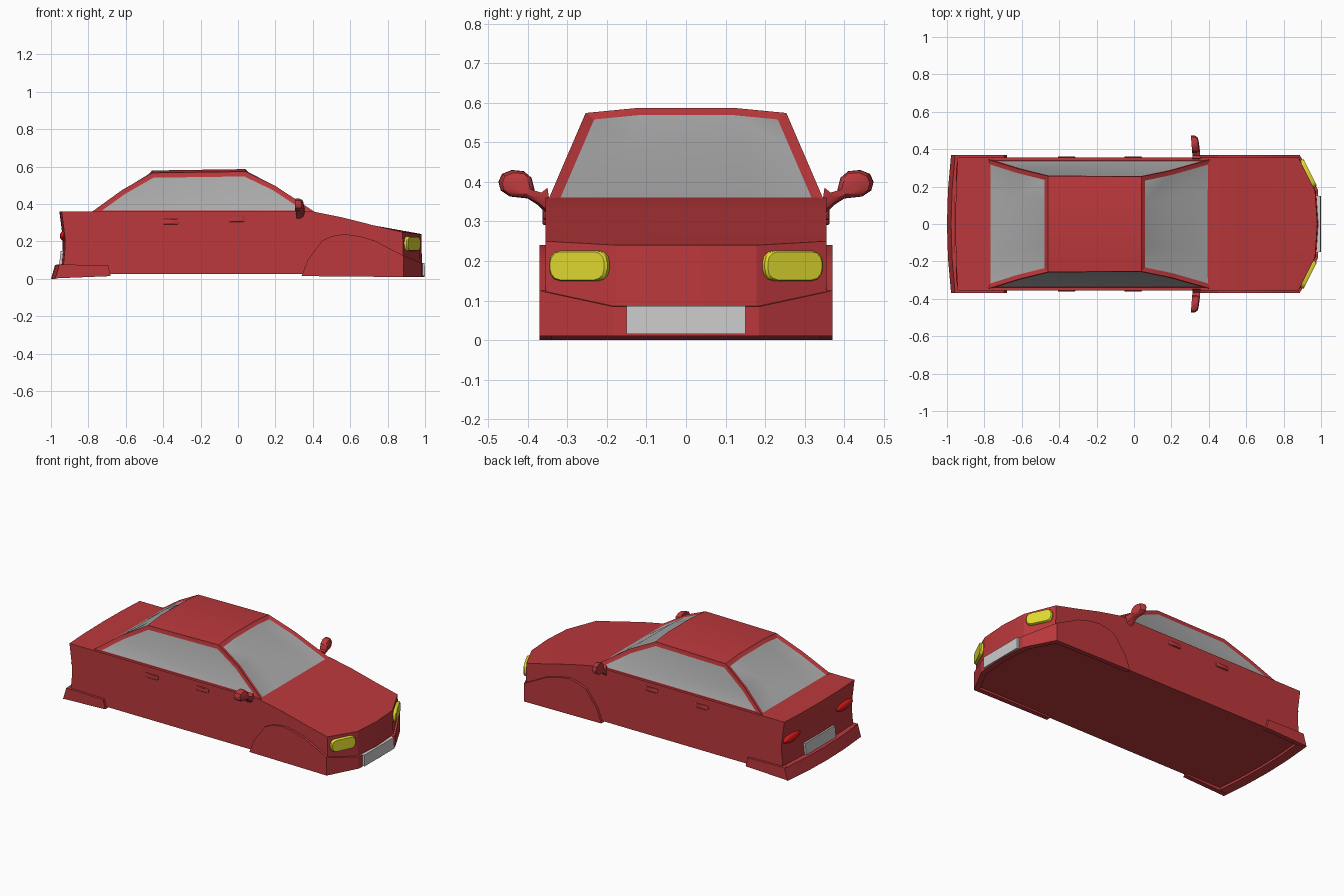
import bpy, bmesh, math
from mathutils import Vector, Matrix

if "Cube" in bpy.data.objects:
    bpy.data.objects.remove(bpy.data.objects["Cube"])


def material(name, color):
    m = bpy.data.materials.new(name)
    m.diffuse_color = color
    m.use_nodes = True
    m.node_tree.nodes["Principled BSDF"].inputs["Base Color"].default_value = m.diffuse_color
    return m


RED = material("body_red", (0.50, 0.04, 0.045, 1))
YELLOW = material("lamp_yellow", (0.75, 0.70, 0.03, 1))
TAIL = material("tail_red", (0.80, 0.01, 0.01, 1))
GLASS = material("glass_grey", (0.40, 0.40, 0.40, 1))


def finish(name, bm, mats, angle=18):
    bmesh.ops.recalc_face_normals(bm, faces=bm.faces)
    me = bpy.data.meshes.new(name)
    bm.to_mesh(me)
    bm.free()
    for m in mats:
        me.materials.append(m)
    ob = bpy.data.objects.new(name, me)
    bpy.context.collection.objects.link(ob)
    bpy.ops.object.select_all(action='DESELECT')
    ob.select_set(True)
    bpy.context.view_layer.objects.active = ob
    bpy.ops.object.shade_smooth_by_angle(angle=math.radians(angle))
    return ob


def loft(rings):
    """Skin closed rings of equal length and cap both ends."""
    bm = bmesh.new()
    vs = [[bm.verts.new(p) for p in r] for r in rings]
    n = len(vs[0])
    for a, b in zip(vs, vs[1:]):
        for i in range(n):
            j = (i + 1) % n
            bm.faces.new((a[i], a[j], b[j], b[i]))
    bm.faces.new(vs[0])
    bm.faces.new(vs[-1])
    bmesh.ops.recalc_face_normals(bm, faces=bm.faces)
    return bm


def prism(profile, y0, y1):
    return loft([[(x, y, z) for x, z in profile] for y in (y0, y1)])


def rounded(w, h, c):
    """Rounded rectangle outline, half sizes w and h, corner radius c."""
    pts = []
    for k, (sx, sz) in enumerate(((1, 1), (-1, 1), (-1, -1), (1, -1))):
        for a in (0, 30, 60, 90):
            t = math.radians(k * 90 + a)
            pts.append((sx * (w - c) + c * math.cos(t), sz * (h - c) + c * math.sin(t)))
    return pts


def nose(u):
    """Setback of the front end at cross position u."""
    return {1: 0.10, 0.5: 0.012}.get(abs(u), 0.0)


# main body: side profile swept over columns across the width
COLS = (-1, -0.5, 0, 0.5, 1)
profile = [(-0.945, 0.025), (-0.932, 0.16), (-0.932, 0.22), (-0.95, 0.36), (0.40, 0.36),
           (0.56, 0.328), (0.73, 0.285), (0.98, 0.24), (0.985, 0.025)]
rings = []
for u in COLS:
    ring = []
    for x, z in profile:
        dz = 0
        if x > 0.9:
            x -= nose(u)
            dz = 0.01 if abs(u) == 1 and z > 0.1 else 0
        elif x < -0.9:
            x += 0.012 * u * u - 0.005
        ring.append((x, u * 0.355, z + dz))
    rings.append(ring)
finish("body", loft(rings), [RED])

# cabin with recessed windows
cab = [(-0.80, 0.345), (-0.62, 0.475), (-0.46, 0.567), (0.04, 0.574), (0.20, 0.497), (0.43, 0.345)]
rings = []
for u in (-1, -0.47, 0.47, 1):
    crown = 0.013 if abs(u) < 1 else 0
    rings.append([(x, u * (0.352 - (z - 0.345) * 0.43), z + crown * (z - 0.345) / 0.23) for x, z in cab])
bm = loft(rings)
bm.normal_update()
tests = (lambda n: n.y > 0.7, lambda n: n.y < -0.7,
         lambda n: n.x > 0.2 and abs(n.y) < 0.7, lambda n: n.x < -0.2 and abs(n.y) < 0.7)
groups = [[f for f in bm.faces if t(f.normal)] for t in tests]
for g in groups:
    bmesh.ops.inset_region(bm, faces=g, thickness=0.025, depth=-0.008, use_even_offset=True)
    for f in g:
        f.material_index = 1
finish("cabin", bm, [RED, GLASS])

# front bumper wrapping the nose
rings = []
for u in COLS:
    x, top = 1.0 - nose(u) * 1.1, 0.125 if abs(u) == 1 else 0.085
    rings.append([(x - 0.04, u * 0.37, 0.01), (x - 0.004, u * 0.37, 0.01),
                  (x - 0.004, u * 0.37, top), (x - 0.04, u * 0.37, top + 0.004)])
finish("front_bumper", loft(rings), [RED])

# rear bumper
rings = []
for u in COLS:
    x = -1.0 + 0.022 * u * u
    rings.append([(x + 0.05, u * 0.37, 0.012), (x, u * 0.37, 0.0),
                  (x + 0.006, u * 0.37, 0.02), (x + 0.022, u * 0.37, 0.075), (x + 0.06, u * 0.37, 0.078)])
finish("rear_bumper", loft(rings), [RED])

# grille and rear plate
finish("front_grille", prism([(0.97, 0.015), (1.0, 0.015), (0.998, 0.086), (0.97, 0.086)], -0.15, 0.15), [])
finish("rear_plate", prism([(-0.93, 0.07), (-0.957, 0.07), (-0.948, 0.148), (-0.93, 0.148)], -0.15, 0.15), [])

for s, side in ((-1, "right"), (1, "left")):
    # flared front fender
    arch = [(0.34, 0.015), (0.372, 0.10), (0.45, 0.205), (0.50, 0.228), (0.57, 0.24),
            (0.65, 0.228), (0.73, 0.205), (0.80, 0.168), (0.886, 0.125), (0.886, 0.01)]
    finish(side + "_front_fender", prism(arch, s * 0.34, s * 0.37), [RED])

    # rear bumper side
    skirt = [(-0.975, 0.003), (-0.955, 0.077), (-0.695, 0.073), (-0.68, 0.015)]
    finish(side + "_rear_bumper_side", prism(skirt, s * 0.34, s * 0.37), [RED])

    # headlight lying on the angled nose facet
    along = Vector((-0.088, s * 0.1775, 0)).normalized()
    out = Vector((0.1775, s * 0.088, 0)).normalized()
    mid = Vector((0.926, s * 0.267, 0.188))
    shape = rounded(0.082, 0.038, 0.03)
    rings = [[mid + along * a * k + Vector((0, 0, z * k)) + out * d for a, z in shape]
             for d, k in ((-0.02, 1), (0.012, 1), (0.018, 0.93))]
    finish(side + "_headlight", loft(rings), [YELLOW], 35)

    # tail light
    bm = bmesh.new()
    bmesh.ops.create_uvsphere(bm, u_segments=16, v_segments=10, radius=1)
    bmesh.ops.transform(bm, verts=bm.verts, matrix=Matrix.Translation((-0.932, s * 0.265, 0.23))
                        @ Matrix.Diagonal((0.02, 0.085, 0.027, 1)))
    finish(side + "_tail_light", bm, [TAIL], 40)

    # wing mirror: arm and rounded head
    outline = [(0.345, 0.33), (0.35, 0.385), (0.365, 0.365), (0.382, 0.378), (0.39, 0.41), (0.41, 0.427),
               (0.44, 0.43), (0.465, 0.42), (0.474, 0.40), (0.468, 0.378), (0.445, 0.363),
               (0.40, 0.358), (0.375, 0.342), (0.352, 0.32)]
    cy, cz = 0.41, 0.385
    rings = []
    for x, k in ((0.309, 1), (0.33, 0.98), (0.344, 0.85), (0.35, 0.6)):
        rings.append([(x + (0.41 - y) * 0.08, s * (cy + (y - cy) * (k if y > 0.38 else 1)),
                       cz + (z - cz) * k) for y, z in outline])
    finish(side + "_mirror", loft(rings), [RED], 35)

    # door handles
    for name, x, z in (("front", -0.005, 0.318), ("rear", -0.36, 0.305)):
        shape = rounded(0.047, 0.014, 0.01)
        rings = [[(x + a * k, s * y, z + b * k) for a, b in shape]
                 for y, k in ((0.35, 1), (0.359, 1), (0.362, 0.85))]
        finish(side + "_" + name + "_handle", loft(rings), [RED], 30)
